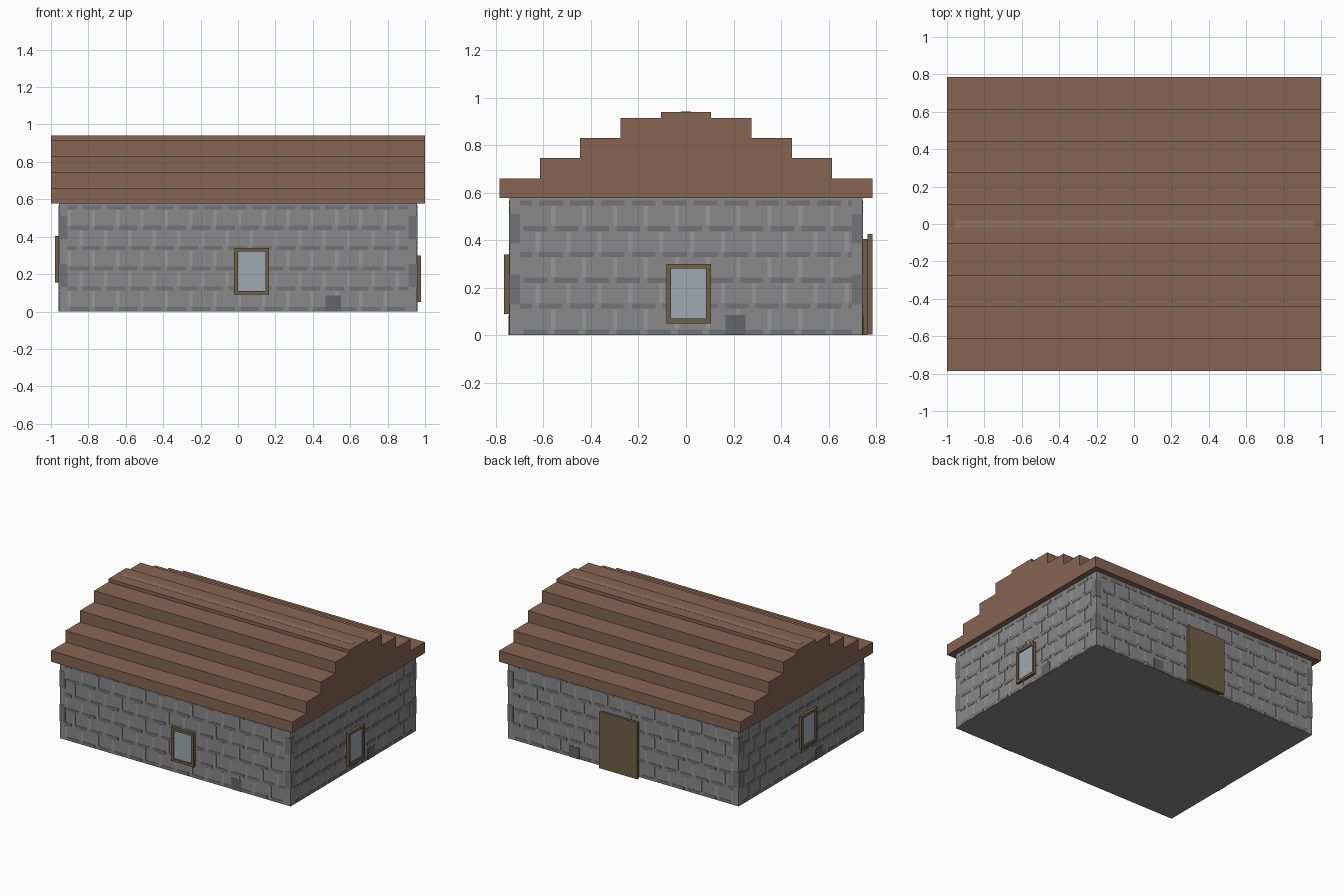
import bpy, bmesh

if "Cube" in bpy.data.objects:
    bpy.data.objects.remove(bpy.data.objects["Cube"])

HX, HY, WALL_H = 0.957, 0.743, 0.578
SKIN = 0.002  # relief of the painted masonry


def material(name, rgb):
    m = bpy.data.materials.new(name)
    m.diffuse_color = (*rgb, 1)
    m.use_nodes = True
    m.node_tree.nodes["Principled BSDF"].inputs["Base Color"].default_value = m.diffuse_color
    return m


STONE = material("stone", (0.25, 0.25, 0.255))
DARK = material("dark_stone", (0.175, 0.175, 0.18))
LIGHT = material("light_stone", (0.31, 0.31, 0.315))
ROOF = material("roof_brown", (0.24, 0.13, 0.085))
RIDGE = material("ridge_brown", (0.29, 0.17, 0.115))
WOOD = material("wood", (0.165, 0.115, 0.06))
GLASS = material("glass", (0.34, 0.40, 0.44))


def box_object(name, boxes, mat):
    """One object from a list of (x0, x1, y0, y1, z0, z1) boxes."""
    bm = bmesh.new()
    for b in boxes:
        (x0, x1), (y0, y1), (z0, z1) = (sorted(b[i:i + 2]) for i in (0, 2, 4))
        for v in bmesh.ops.create_cube(bm, size=1)["verts"]:
            v.co.x = x1 if v.co.x > 0 else x0
            v.co.y = y1 if v.co.y > 0 else y0
            v.co.z = z1 if v.co.z > 0 else z0
    return finish(name, bm, mat)


def finish(name, bm, mat):
    me = bpy.data.meshes.new(name)
    bm.to_mesh(me)
    bm.free()
    me.materials.append(mat)
    ob = bpy.data.objects.new(name, me)
    bpy.context.collection.objects.link(ob)
    return ob


def on_wall(side, u0, u1, z0, z1, d0, d1):
    """Box on a wall: u runs along x or y, d is the distance out of the wall."""
    if side in ("front", "back"):
        s = -1 if side == "front" else 1
        return (u0, u1, s * (HY + d0), s * (HY + d1), z0, z1)
    s = -1 if side == "left" else 1
    return (s * (HX + d0), s * (HX + d1), u0, u1, z0, z1)


# Wall block
box_object("walls", [(-HX, HX, -HY, HY, 0, WALL_H)], STONE)

# Stepped roof, extruded along x
steps = [(0.785, 0.66), (0.615, 0.746), (0.445, 0.83), (0.275, 0.915), (0.105, 0.94)]
half, z = [], WALL_H
for y, top in steps:
    half += [(y, z), (y, top)]
    z = top
profile = half + [(-y, zz) for y, zz in reversed(half)]
bm = bmesh.new()
face = bm.faces.new([bm.verts.new((-1, y, zz)) for y, zz in profile])
ext = bmesh.ops.extrude_face_region(bm, geom=[face])
bmesh.ops.translate(bm, vec=(2, 0, 0),
                    verts=[g for g in ext["geom"] if isinstance(g, bmesh.types.BMVert)])
bmesh.ops.recalc_face_normals(bm, faces=bm.faces)
finish("stepped_roof", bm, ROOF)
box_object("ridge_strip", [(-0.957, 0.957, -0.02, 0.02, 0.938, 0.941)], RIDGE)

# Masonry courses: dark bed joints, light upright joints, staggered row by row
PITCH, COURSE = 0.13, 0.1085
beds, joints, quoins = [], [], []
for side in ("front", "back", "left", "right"):
    w = HX if side in ("front", "back") else HY
    edge = w - 0.045
    for row in range(6):
        zc = 0.014 + row * COURSE
        u = -edge + (0.5 * PITCH if row % 2 else 0) - PITCH
        while u < edge:
            a, b = max(u + 0.015, -edge), min(u + PITCH - 0.015, edge)
            if b - a > 0.01:
                beds.append(on_wall(side, a, b, zc - 0.011, zc + 0.011, -0.01, SKIN))
            if row < 5 and -edge < u < edge - 0.02:
                joints.append(on_wall(side, u, u + 0.018, zc + 0.013, zc + 0.095, -0.01, SKIN))
            u += PITCH
    # Alternating corner stones
    for z0 in (0.13, 0.385):
        for s in (-1, 1):
            quoins.append(on_wall(side, s * edge, s * w, z0, z0 + 0.125, -0.01, SKIN))
box_object("bed_joints", beds, DARK)
box_object("upright_joints", joints, LIGHT)
box_object("corner_stones", quoins, DARK)

# Single dark base stone on each wall
box_object("base_stones", [
    on_wall("front", 0.467, 0.55, 0, 0.085, -0.01, 0.003),
    on_wall("right", 0.167, 0.25, 0, 0.085, -0.01, 0.003),
    on_wall("back", 0.363, 0.446, 0, 0.085, -0.01, 0.003),
    on_wall("left", -0.25, -0.167, 0, 0.085, -0.01, 0.003)],
    material("base_stone", (0.13, 0.13, 0.135)))

# Framed windows
T, OUT = 0.02, 0.022
for side, u0, z0 in (("front", -0.021, 0.09), ("right", -0.083, 0.05), ("left", -0.16, 0.155)):
    u1, z1 = u0 + 0.188, z0 + 0.25
    bars = [(u0, u0 + T, z0, z1), (u1 - T, u1, z0, z1),
            (u0 + T, u1 - T, z0, z0 + T), (u0 + T, u1 - T, z1 - T, z1)]
    box_object(side + "_window_frame", [on_wall(side, *b, -0.01, OUT) for b in bars], WOOD)
    box_object(side + "_window_glass",
               [on_wall(side, u0 + T, u1 - T, z0 + T, z1 - T, -0.01, 0.012)], GLASS)

# Back door: backing panel and larger outer slab
box_object("door_panel", [on_wall("back", -0.125, 0.15, 0, 0.405, -0.01, 0.021)], WOOD)
box_object("door_slab", [on_wall("back", -0.145, 0.17, 0.002, 0.425, 0.021, 0.042)], WOOD)
